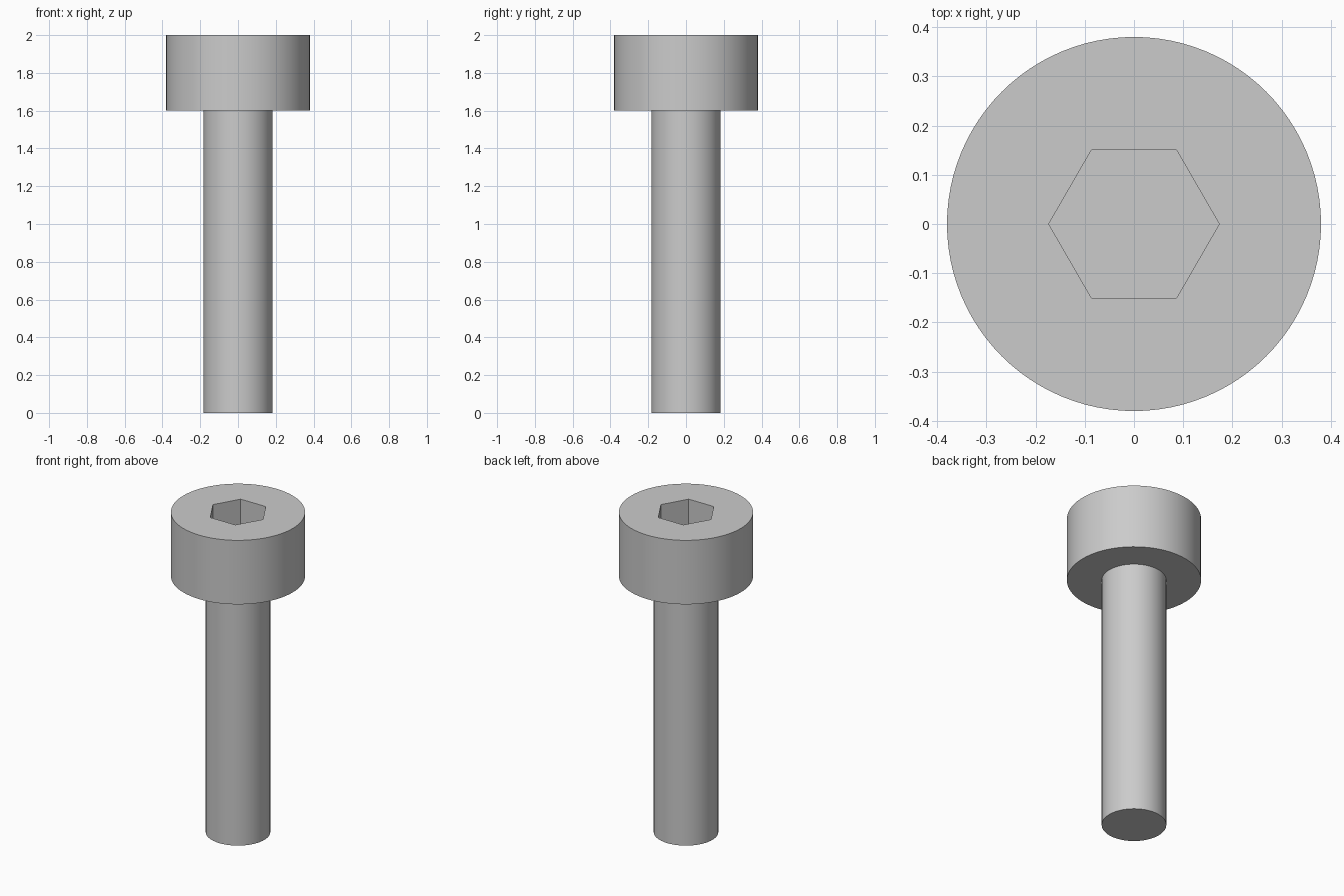
import bpy, bmesh
from math import cos, sin, pi, radians

HEAD_RADIUS, SHANK_RADIUS = 0.38, 0.183
TOP, SHOULDER = 2.0, 1.6
SOCKET_RADIUS = 0.3 / 3 ** 0.5   # corner radius of a hexagon 0.3 across flats
SOCKET_DEPTH = 0.2
SEGMENTS = 96

cube = bpy.data.objects.get("Cube")
if cube:
    bpy.data.objects.remove(cube, do_unlink=True)

steel = bpy.data.materials.new("grey steel")
steel.use_nodes = True
grey = (0.6, 0.6, 0.6, 1)
steel.diffuse_color = grey
steel.node_tree.nodes["Principled BSDF"].inputs["Base Color"].default_value = grey


def ring(bm, radius, z, count=SEGMENTS):
    """Closed loop of vertices around the z axis."""
    angles = [2 * pi * i / count for i in range(count)]
    return [bm.verts.new((radius * cos(a), radius * sin(a), z)) for a in angles]


def bridge(bm, lower, upper):
    """Band of quads between two loops of equal count."""
    for i in range(len(lower)):
        j = (i + 1) % len(lower)
        bm.faces.new((lower[i], lower[j], upper[j], upper[i]))


def loop_edges(bm, loop):
    return [bm.edges.get((loop[i - 1], loop[i])) for i in range(len(loop))]


def finish(bm, name):
    bmesh.ops.recalc_face_normals(bm, faces=bm.faces)
    mesh = bpy.data.meshes.new(name)
    bm.to_mesh(mesh)
    bm.free()
    mesh.materials.append(steel)
    obj = bpy.data.objects.new(name, mesh)
    bpy.context.collection.objects.link(obj)
    bpy.ops.object.select_all(action='DESELECT')
    obj.select_set(True)
    bpy.context.view_layer.objects.active = obj
    bpy.ops.object.shade_smooth_by_angle(angle=radians(30))


# Shank: plain cylinder, closed at the tip and joined to the head above
bm = bmesh.new()
tip = ring(bm, SHANK_RADIUS, 0)
neck = ring(bm, SHANK_RADIUS, SHOULDER)
bridge(bm, tip, neck)
bm.faces.new(tip[::-1])
finish(bm, "shank")

# Head: underside annulus, side wall, hexagonal socket and flat top around it
bm = bmesh.new()
neck = ring(bm, SHANK_RADIUS, SHOULDER)
under = ring(bm, HEAD_RADIUS, SHOULDER)
rim = ring(bm, HEAD_RADIUS, TOP)
bridge(bm, neck, under)
bridge(bm, under, rim)
mouth = ring(bm, SOCKET_RADIUS, TOP, 6)
floor = ring(bm, SOCKET_RADIUS, TOP - SOCKET_DEPTH, 6)
bridge(bm, mouth, floor)
bm.faces.new(floor)
bmesh.ops.triangle_fill(bm, use_beauty=True, normal=(0, 0, 1),
                        edges=loop_edges(bm, rim) + loop_edges(bm, mouth))
finish(bm, "head")
